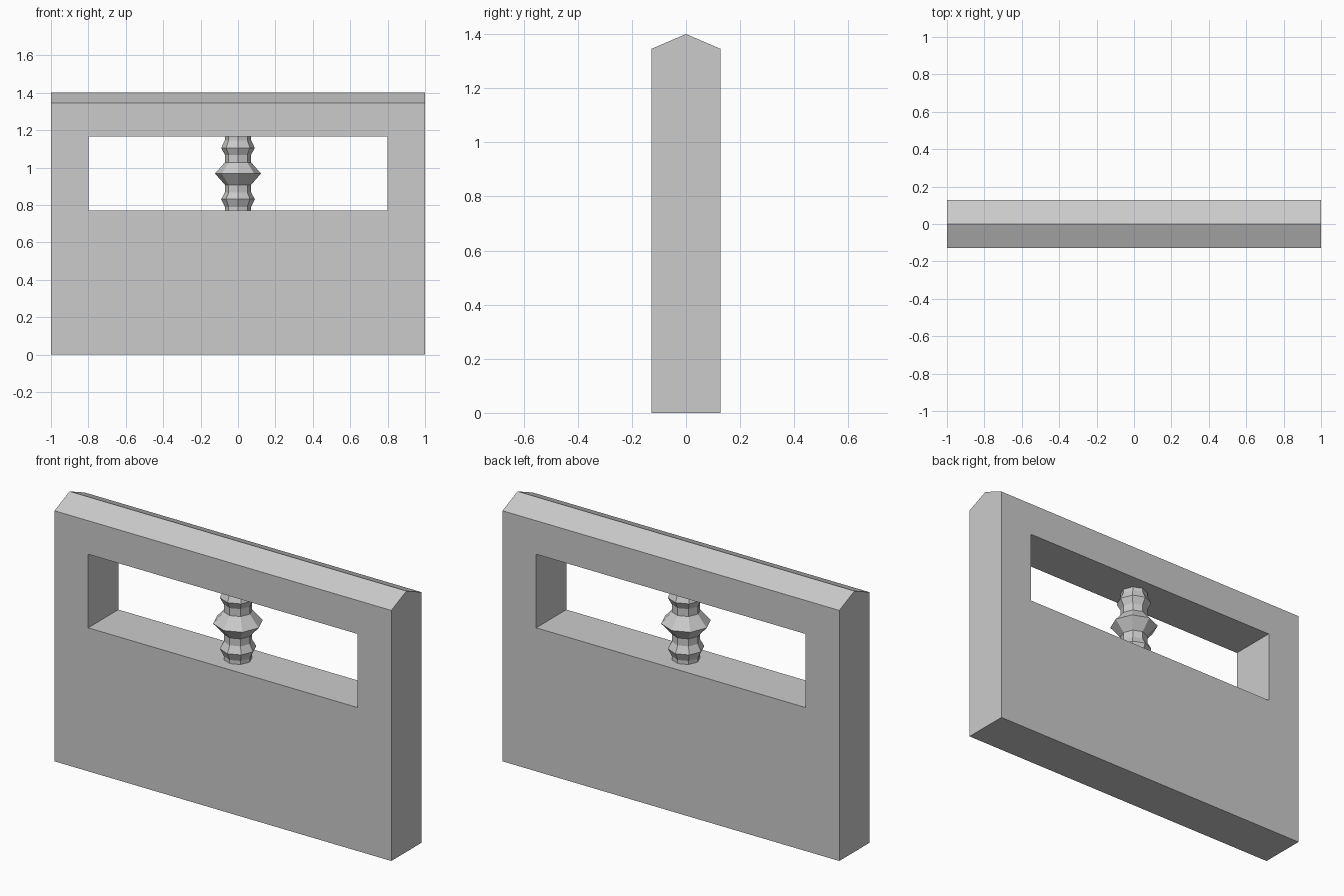
import bpy, bmesh, math

if "Cube" in bpy.data.objects:
    bpy.data.objects.remove(bpy.data.objects["Cube"])

D = 0.128               # half thickness of the wall
OPEN_Z = (0.77, 1.165)  # window opening heights
OPEN_X = 0.8


def make_object(name, bm):
    bmesh.ops.recalc_face_normals(bm, faces=bm.faces)
    mesh = bpy.data.meshes.new(name)
    bm.to_mesh(mesh)
    bm.free()
    obj = bpy.data.objects.new(name, mesh)
    bpy.context.collection.objects.link(obj)
    return obj


def extrude_x(name, profile, half):
    """Extrude a (y, z) profile from -half to +half along x."""
    bm = bmesh.new()
    face = bm.faces.new([bm.verts.new((-half, y, z)) for y, z in profile])
    geom = bmesh.ops.extrude_face_region(bm, geom=[face], use_keep_orig=True)["geom"]
    verts = [v for v in geom if isinstance(v, bmesh.types.BMVert)]
    bmesh.ops.translate(bm, verts=verts, vec=(2 * half, 0, 0))
    return make_object(name, bm)


# Wall with a ridged top
wall = extrude_x("wall", [(-D, 0), (D, 0), (D, 1.345), (0, 1.4), (-D, 1.345)], 1.0)

# Window opening cut through the wall
lo, hi = OPEN_Z
cutter = extrude_x("opening_cutter", [(-0.5, lo), (0.5, lo), (0.5, hi), (-0.5, hi)], OPEN_X)
cutter.hide_render = True
cut = wall.modifiers.new("opening", "BOOLEAN")
cut.operation = "DIFFERENCE"
cut.solver = "EXACT"
cut.object = cutter
bpy.context.view_layer.objects.active = wall
bpy.ops.object.modifier_apply(modifier=cut.name)
bpy.data.objects.remove(cutter)

# Eight-sided turned baluster, mirrored about its middle
mid = (lo + hi) / 2
half = [(0.123, 0.0), (0.07, 0.06), (0.07, 0.1), (0.09, 0.137), (0.07, 0.178), (0.07, hi - mid)]
profile = [(r, -h) for r, h in reversed(half[1:])] + half
SIDES = 8
bm = bmesh.new()
rings = [[bm.verts.new((r * math.cos(math.tau * i / SIDES),
                        r * math.sin(math.tau * i / SIDES), mid + h))
          for i in range(SIDES)] for r, h in profile]
for a, b in zip(rings, rings[1:]):
    for i in range(SIDES):
        j = (i + 1) % SIDES
        bm.faces.new((a[i], a[j], b[j], b[i]))
make_object("baluster", bm)
